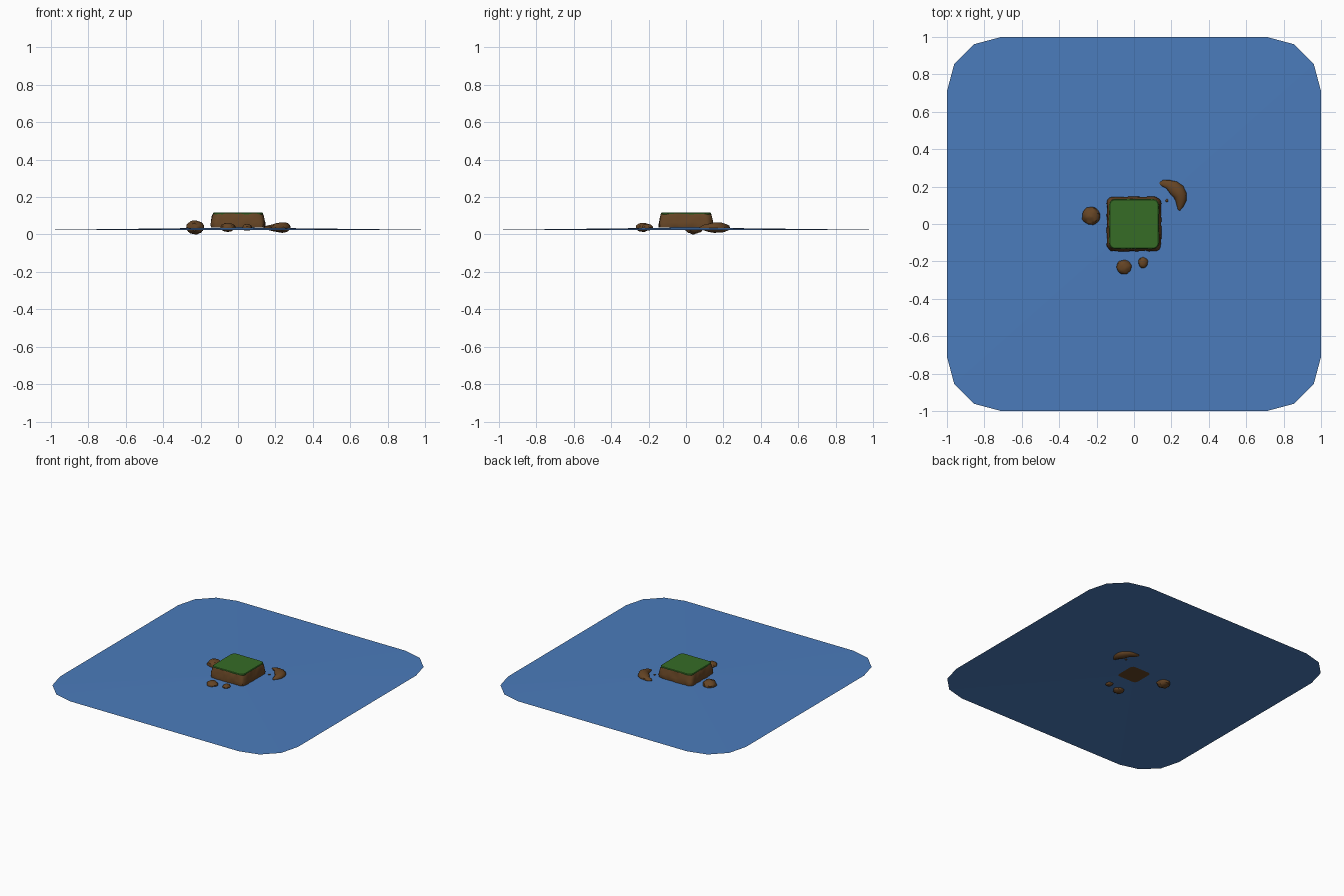
import bpy, bmesh, math
from mathutils import Vector, noise

if "Cube" in bpy.data.objects:
    bpy.data.objects.remove(bpy.data.objects["Cube"])


def material(name, rgb):
    m = bpy.data.materials.new(name)
    m.diffuse_color = (*rgb, 1)
    m.use_nodes = True
    m.node_tree.nodes["Principled BSDF"].inputs["Base Color"].default_value = m.diffuse_color
    return m


WATER = material("water blue", (0.070, 0.200, 0.500))
EARTH = material("earth brown", (0.130, 0.058, 0.018))
GRASS = material("grass green", (0.037, 0.150, 0.019))


def finish(name, bm, mats, smooth=False):
    bmesh.ops.recalc_face_normals(bm, faces=bm.faces)
    me = bpy.data.meshes.new(name)
    bm.to_mesh(me)
    bm.free()
    ob = bpy.data.objects.new(name, me)
    bpy.context.collection.objects.link(ob)
    for m in mats:
        me.materials.append(m)
    if smooth:
        bpy.context.view_layer.objects.active = ob
        ob.select_set(True)
        bpy.ops.object.shade_smooth_by_angle(angle=math.radians(35))
        ob.select_set(False)
    return ob


def rounded_square(half, radius, steps, straight=1):
    """Outline points, corner arcs joined by optionally divided straight sides."""
    pts = []
    c = half - radius
    for q in range(4):
        cx, cy = [(c, c), (-c, c), (-c, -c), (c, -c)][q]
        for i in range(steps + 1):
            a = math.pi / 2 * (q + i / steps)
            pts.append(Vector((cx + radius * math.cos(a), cy + radius * math.sin(a), 0)))
        nx, ny = [(-c, half), (-half, -c), (c, -half), (half, c)][q]
        end = pts[-1].copy()
        for i in range(1, straight):
            pts.append(end.lerp(Vector((nx, ny, 0)), i / straight))
    return pts


def roughen(co, amount, scale):
    return noise.noise_vector(co * scale) * amount


# Water: a very shallow fan rising toward the island
bm = bmesh.new()
rim = [bm.verts.new((p.x, p.y, 0.025)) for p in rounded_square(1.0, 0.29, 3)]
peak = bm.verts.new((0, 0, 0.037))
for i, v in enumerate(rim):
    bm.faces.new((peak, v, rim[(i + 1) % len(rim)]))
water = finish("water", bm, [WATER])
if water.data.polygons[0].normal.z < 0:
    water.data.flip_normals()

# Island: tapered rough earth block
bm = bmesh.new()
rings = []
for z, half in [(0.036, 0.143), (0.050, 0.145), (0.066, 0.143),
                (0.082, 0.140), (0.098, 0.137), (0.111, 0.132)]:
    ring = []
    for p in rounded_square(half, 0.035, 5, 14):
        co = Vector((p.x, p.y, z))
        d = roughen(co, 0.005, 35)
        ring.append(bm.verts.new((co.x + d.x, co.y + d.y, z)))
    rings.append(ring)
n = len(rings[0])
for a, b in zip(rings, rings[1:]):
    for i in range(n):
        bm.faces.new((a[i], a[(i + 1) % n], b[(i + 1) % n], b[i]))
bm.faces.new(rings[0])
bm.faces.new(rings[-1])
finish("island_earth", bm, [EARTH], True)

# Grass: thin slab with a softened upper edge
bm = bmesh.new()
rings = [[bm.verts.new((p.x, p.y, z)) for p in rounded_square(h, 0.03, 5)]
         for z, h in [(0.108, 0.132), (0.114, 0.133), (0.118, 0.129)]]
n = len(rings[0])
for a, b in zip(rings, rings[1:]):
    for i in range(n):
        bm.faces.new((a[i], a[(i + 1) % n], b[(i + 1) % n], b[i]))
bm.faces.new(rings[0])
bm.faces.new(rings[-1])
finish("grass_top", bm, [GRASS])


# Round rocks poking through the water
def rock(name, centre, size):
    bm = bmesh.new()
    bmesh.ops.create_icosphere(bm, subdivisions=3, radius=1)
    for v in bm.verts:
        k = 1 + 0.16 * noise.noise(v.co * 2.6 + Vector(centre) * 40)
        v.co = Vector(c + s * x * k for c, s, x in zip(centre, size, v.co))
    return finish(name, bm, [EARTH], True)


rock("left_rock", (-0.229, 0.043, 0.038), (0.048, 0.048, 0.036))
rock("front_rock", (-0.054, -0.231, 0.038), (0.039, 0.038, 0.024))
rock("small_front_rock", (0.048, -0.207, 0.038), (0.025, 0.029, 0.018))
rock("rock_chip", (0.176, 0.125, 0.035), (0.007, 0.008, 0.006))

# Crescent rock: tapered sweep along a curved spine (x, y, half width, half height)
spine = [(0.137, 0.219, 0.004, 0.004), (0.155, 0.217, 0.017, 0.012),
         (0.182, 0.211, 0.025, 0.018), (0.209, 0.199, 0.034, 0.024),
         (0.231, 0.178, 0.038, 0.028), (0.246, 0.152, 0.035, 0.027),
         (0.251, 0.125, 0.029, 0.023), (0.248, 0.100, 0.021, 0.016),
         (0.240, 0.076, 0.006, 0.005)]
bm = bmesh.new()
rings, sides = [], 14
for i, (x, y, w, h) in enumerate(spine):
    p, q = spine[max(i - 1, 0)], spine[min(i + 1, len(spine) - 1)]
    t = Vector((q[0] - p[0], q[1] - p[1], 0)).normalized()
    out = Vector((-t.y, t.x, 0))
    ring = []
    for s in range(sides):
        a = 2 * math.pi * s / sides
        co = Vector((x, y, 0.037)) + out * (w * math.cos(a)) + Vector((0, 0, h * math.sin(a)))
        ring.append(bm.verts.new(co + roughen(co, 0.005, 30)))
    rings.append(ring)
for a, b in zip(rings, rings[1:]):
    for i in range(sides):
        bm.faces.new((a[i], a[(i + 1) % sides], b[(i + 1) % sides], b[i]))
bm.faces.new(rings[0])
bm.faces.new(rings[-1])
finish("crescent_rock", bm, [EARTH], True)
